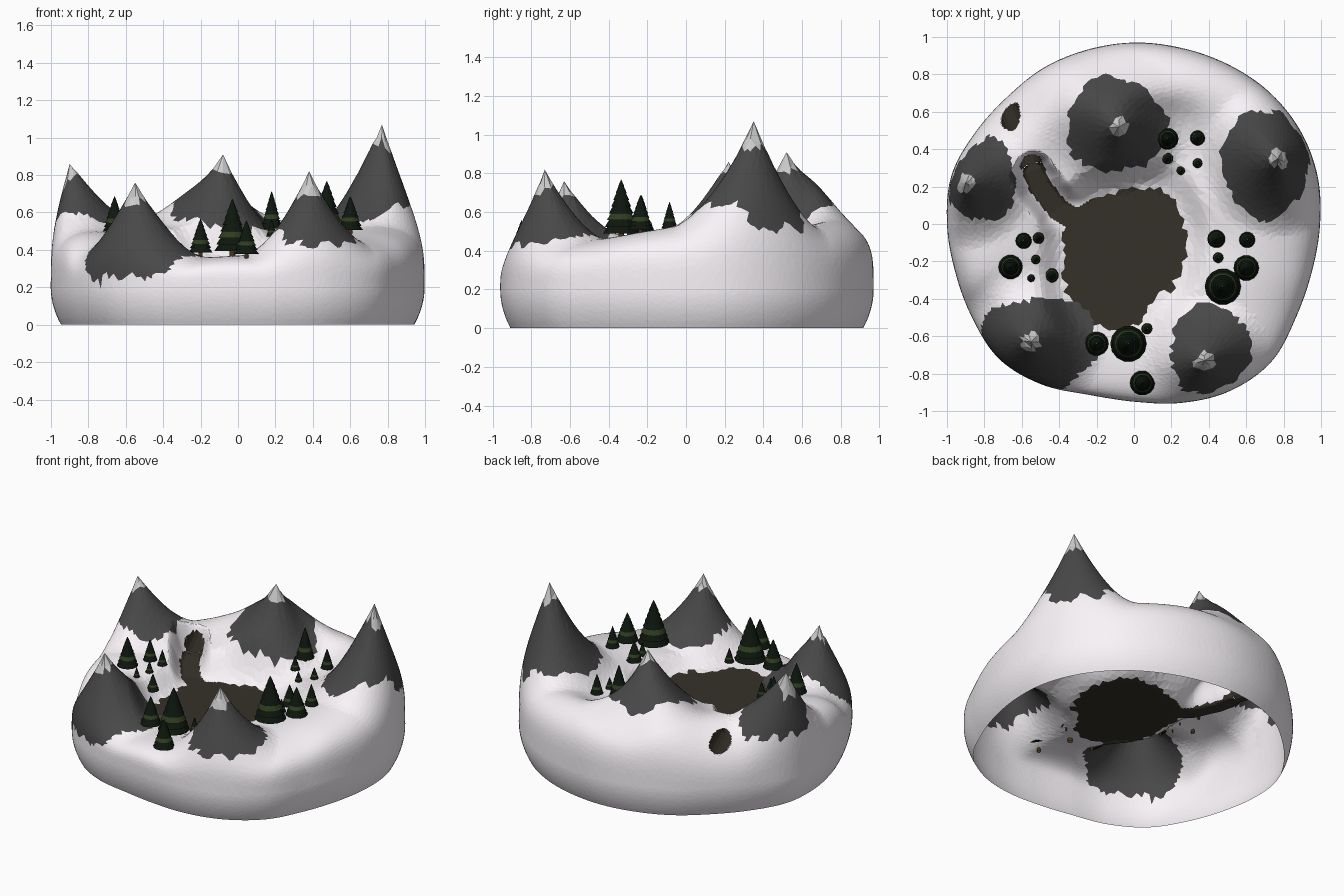
import bpy, bmesh, random
from math import sin, cos, pi, atan2, asin, hypot, exp, sqrt
from mathutils import Vector
from mathutils.geometry import delaunay_2d_cdt, intersect_point_line

if "Cube" in bpy.data.objects:
    bpy.data.objects.remove(bpy.data.objects["Cube"])

random.seed(4)


def mat(name, r, g, b):
    m = bpy.data.materials.new(name)
    m.diffuse_color = (r, g, b, 1)
    m.use_nodes = True
    m.node_tree.nodes["Principled BSDF"].inputs["Base Color"].default_value = m.diffuse_color
    return m


SNOW = mat("snow", .95, .91, .95)
ROCK = mat("rock", .065, .065, .065)
EARTH = mat("earth", .036, .031, .022)
CAP = mat("cap", .95, .95, .95)
PINE = mat("pine", .004, .008, .004)
BAND = mat("pine_band", .028, .045, .014)
BARK = mat("bark", .06, .035, .015)

# island outline radius every 15 degrees, lake radius every 30 degrees
RIM = [.995, 1.015, 1.02, 1.01, .99, .975, .97, .965, .965, .96, .98, 1.01,
       1.0, .99, 1.0, 1.02, .99, .945, .95, .99, 1.03, 1.04, 1.0, .985]
LAKE = [.32, .36, .41, .36, .36, .36, .33, .36, .38, .39, .29, .3]
# base ground heights x, y, z
GROUND = [(-.1, -.7, .37), (0, -.9, .43), (.15, -.75, .38), (-.05, -.2, .35), (-.65, -.2, .54), (-.9, -.15, .58),
          (-.5, -.2, .43), (-.55, -.45, .4), (-.75, -.6, .4), (-.5, -.8, .36), (.7, -.2, .53), (.88, -.2, .57),
          (.5, -.3, .49), (.38, -.1, .42), (.35, -.4, .41), (.6, -.6, .47), (.7, -.45, .5), (.4, -.8, .44),
          (.85, .05, .62), (.6, .1, .53), (.45, .5, .53), (.5, .75, .62), (.25, .85, .63), (.18, .42, .39),
          (.4, .25, .46), (.75, .5, .6), (-.1, .85, .62), (-.4, .7, .74), (-.6, .6, .72), (-.3, .4, .5),
          (-.62, .3, .6), (-.4, .3, .5), (-.85, .2, .6), (-.8, .45, .66), (-.65, .05, .5), (0, .4, .48),
          (-.52, .47, .74)]
# peak x, y, z, foot radius, then rock patch x, y, rx, ry, lowest z
PEAKS = [(.77, .35, 1.07, .42, .705, .33, .24, .295, .51), (-.08, .52, .91, .4, -.1, .53, .27, .255, .44),
         (-.9, .22, .86, .36, -.82, .24, .19, .23, .47), (-.55, -.63, .76, .4, -.51, -.64, .32, .25, .25),
         (.38, -.73, .82, .36, .405, -.67, .215, .25, .43)]
PATH = [(-.28, 0, .355), (-.41, .08, .36), (-.5, .2, .38), (-.535, .285, .395)]
TUN_A, TUN_B = Vector((-.535, .285, .455)), Vector((-.655, .57, .465))


def cyclic(table, a):
    n = len(table)
    f = (a / (2 * pi) % 1) * n
    i = int(f)
    u = f - i
    p0, p1, p2, p3 = [table[(i + k) % n] for k in (-1, 0, 1, 2)]
    return p1 + .5 * u * (p2 - p0 + u * (2 * p0 - 5 * p1 + 4 * p2 - p3 + u * (3 * (p1 - p2) + p3 - p0)))


def smooth(a, b, v):
    u = min(1, max(0, (v - a) / (b - a)))
    return u * u * (3 - 2 * u)


# roll-off towards the outline, gentler on the tunnel side
def edge(x, y):
    a = atan2(y, x)
    q = min(1, hypot(x, y) / cyclic(RIM, a))
    p = 3.9 - 1.4 * exp(-((a - 2.4) / .45) ** 2)
    return max(0, 1 - q ** p) ** (1 / p)


def ground(x, y):
    w = [exp(-((x - a) ** 2 + (y - b) ** 2) / .038) + 1e-9 for a, b, c in GROUND]
    base = sum(k * g[2] for k, g in zip(w, GROUND)) / sum(w)
    return .2 + (base - .2) * edge(x, y)


def lake_ratio(x, y):
    return hypot(x + .05, y + .18) / cyclic(LAKE, atan2(y + .18, x + .05))


def path_near(x, y):
    best = (9, 0)
    for a, b in zip(PATH, PATH[1:]):
        p, q = Vector(a), Vector(b)
        e = (q - p).xy
        u = min(1, max(0, (Vector((x, y)) - p.xy).dot(e) / e.length_squared))
        c = p.lerp(q, u)
        best = min(best, (hypot(x - c.x, y - c.y), c.z))
    return best


PEAK_BASE = [(ground(p[0], p[1]), edge(p[0], p[1])) for p in PEAKS]


def height(x, y):
    z = ground(x, y)
    k = edge(x, y)
    for (px, py, pz, foot, *_), (pb, pk) in zip(PEAKS, PEAK_BASE):
        d = hypot(x - px, y - py)
        if d < foot:
            z += (pz - pb) * (1 - d / foot) ** 1.7 * min(1, k / pk)
    u = smooth(.95, 1.45, lake_ratio(x, y))
    z = .355 + (z - .355) * u
    d, floor = path_near(x, y)
    return floor + (z - floor) * smooth(.04, .14 - .03 * smooth(.25, .33, y), d)


def unwrap(x, y):
    a = atan2(y, x)
    t = asin(min(1, hypot(x, y) / cyclic(RIM, a))) * 2 / pi
    return Vector((t * cos(a), t * sin(a)))


# terrain: sunflower points on a disc, triangulated, then wrapped over the island
T = 1.2
N = 9000
disc = []
for i in range(N):
    r, a = T * sqrt((i + .5) / N), i * 2.399963
    if r < T - .02:
        disc.append(Vector((r * cos(a) + random.uniform(-.006, .006), r * sin(a) + random.uniform(-.006, .006))))
disc += [Vector((T * cos(i * pi / 90), T * sin(i * pi / 90))) for i in range(180)]
# finer points along the trench and at the tunnel exit
for i in range(48):
    for j in range(72):
        x, y = -.76 + i * .011 + .005 * (j % 2), -.04 + j * .01
        if path_near(x, y)[0] < .14 or hypot(x + .66, y - .58) < .11:
            disc.append(unwrap(x, y) + Vector((random.uniform(-.001, .001), 0)))
for px, py, *_ in PEAKS:
    p = unwrap(px, py)
    disc = [d for d in disc if (d - p).length > .025] + [p]
pts, _, tris, *_ = delaunay_2d_cdt(disc, [], [], 0, 1e-6)


def wrap(p):
    t, a = p.length, atan2(p.y, p.x)
    R = cyclic(RIM, a)
    if t <= 1:
        r = R * sin(t * pi / 2)
        x, y = r * cos(a), r * sin(a)
        return (x, y, height(x, y))
    s = min(1, (t - 1) / (T - 1))
    r = R * (1 - .055 * s * s)
    return (r * cos(a), r * sin(a), .2 * (1 - s))


def finish(name, bm, mats):
    me = bpy.data.meshes.new(name)
    bm.to_mesh(me)
    bm.free()
    for m in mats:
        me.materials.append(m)
    ob = bpy.data.objects.new(name, me)
    bpy.context.collection.objects.link(ob)


def surface(c):
    for i, (px, py, pz, foot, cx, cy, rx, ry, low) in enumerate(PEAKS):
        if hypot(c.x - px, c.y - py) < .05 and c.z > pz - .16:
            return 3
        a = atan2(c.y - cy, c.x - cx)
        wob = 1 + .05 * sin(3 * a + i * 2) + .035 * sin(7 * a + i)
        if hypot((c.x - cx) / rx, (c.y - cy) / ry) < wob and c.z > low + .02 * sin(9 * a):
            return 1
    return 2 if lake_ratio(c.x, c.y) < 1 or path_near(c.x, c.y)[0] < .06 else 0


bm = bmesh.new()
vs = [bm.verts.new(wrap(p)) for p in pts]
for f in tris:
    face = bm.faces.new([vs[i] for i in f])
    face.material_index = surface(face.calc_center_median())
# even out the colour borders
for _ in range(4):
    for f in bm.faces:
        near = [g.material_index for e in f.edges for g in e.link_faces if g != f]
        for m in set(near):
            if near.count(m) > 1 and f.material_index != 3:
                f.material_index = m
# open the two tunnel mouths
hole = []
for f in bm.faces:
    c = f.calc_center_median()
    q, u = intersect_point_line(c, TUN_A, TUN_B)
    if 0 < u < 1.5 and (c - q).length < .06:
        hole.append(f)
bmesh.ops.delete(bm, geom=hole, context='FACES')
finish("snowy_terrain", bm, [SNOW, ROCK, EARTH, CAP])

# tunnel: tube whose ends are trimmed to the ground surface
bm = bmesh.new()
axis = TUN_B - TUN_A
side = axis.cross(Vector((0, 0, 1))).normalized()
up = side.cross(axis).normalized()
rows = []
for i in range(16):
    a = i * pi / 8
    off = (side * cos(a) + up * sin(a)) * .063
    run = [TUN_A + axis * j / 100 + off for j in range(150)]
    inside = [p for p in run if p.z < height(p.x, p.y)] or [run[0], run[100]]
    rows.append([bm.verts.new(inside[0].lerp(inside[-1], k / 4)) for k in range(5)])
for i in range(16):
    for k in range(4):
        a, b = rows[i], rows[(i + 1) % 16]
        bm.faces.new((a[k], a[k + 1], b[k + 1], b[k]))
finish("tunnel", bm, [EARTH])


# pine trees: turned saw-tooth profile with one lighter band
def pine(n, x, y, r, h):
    z = height(x, y)
    teeth, S = 8, 14
    prof = [(.16 * r, z - .02, 2), (.16 * r, z + .1 * h, 0)]
    for i in range(teeth):
        lo, hi = [z + h * (.1 + .9 * k / teeth) for k in (i, i + 1)]
        prof.append((r * (1 - i / teeth) ** .85, lo, 1 if i == 2 else 0))
        prof.append((max(.001, r * .85 * (1 - (i + 1) / teeth) ** .85), hi, 0))
    bm = bmesh.new()
    rings = [[bm.verts.new((x + p * cos(2 * pi * k / S), y + p * sin(2 * pi * k / S), q)) for k in range(S)]
             for p, q, _ in prof]
    for i in range(len(prof) - 1):
        for k in range(S):
            j = (k + 1) % S
            f = bm.faces.new((rings[i][k], rings[i][j], rings[i + 1][j], rings[i + 1][k]))
            f.material_index = prof[i][2]
    finish(f"pine_tree_{n}", bm, [PINE, BAND, BARK])


TREES = [(-.03, -.64, .097, .31), (-.2, -.64, .064, .2), (.045, -.85, .067, .2), (.07, -.56, .03, .1),
         (-.66, -.23, .065, .21), (-.59, -.09, .043, .15), (-.51, -.075, .031, .11), (-.525, -.19, .025, .08),
         (-.44, -.275, .038, .12), (-.55, -.29, .02, .07), (.475, -.335, .097, .31), (.6, -.235, .068, .2),
         (.605, -.085, .043, .15), (.44, -.08, .048, .15), (.45, -.18, .028, .09), (.18, .455, .058, .22),
         (.34, .46, .04, .14), (.18, .35, .03, .1), (.25, .285, .023, .07), (.34, .325, .026, .08)]
for n, t in enumerate(TREES):
    pine(n + 1, *t)
